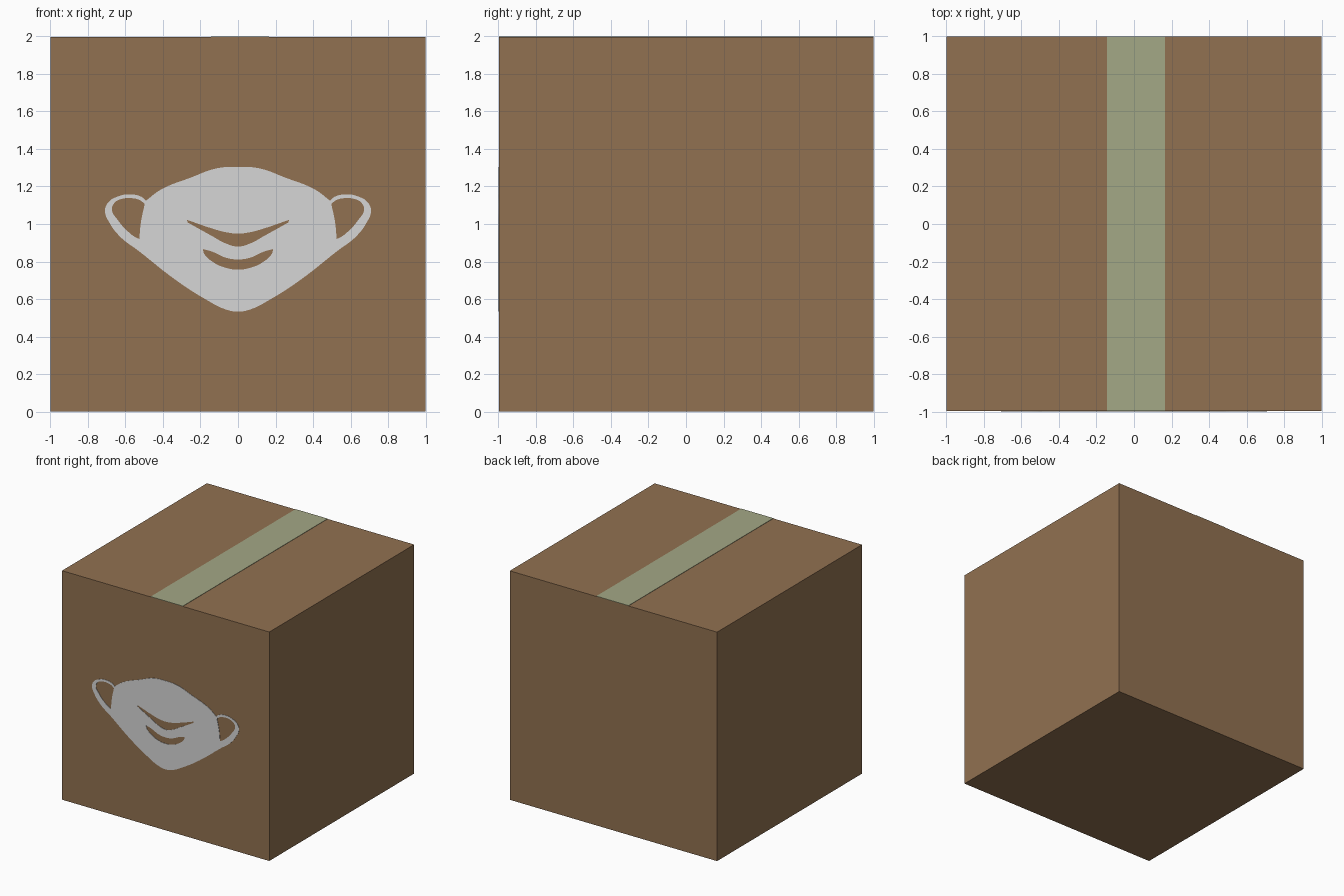
import bpy
import math

if "Cube" in bpy.data.objects:
    bpy.data.objects.remove(bpy.data.objects["Cube"])


def material(name, rgb):
    m = bpy.data.materials.new(name)
    m.diffuse_color = (*rgb, 1)
    m.use_nodes = True
    m.node_tree.nodes["Principled BSDF"].inputs["Base Color"].default_value = m.diffuse_color
    return m


CARDBOARD = material("cardboard brown", (0.283, 0.165, 0.082))
TAPE = material("tape green", (0.367, 0.392, 0.238))
PRINT = material("print light grey", (0.672, 0.672, 0.672))


def block(name, lo, hi, mat):
    bpy.ops.mesh.primitive_cube_add(size=1, location=[(a + b) / 2 for a, b in zip(lo, hi)])
    o = bpy.context.object
    o.name = name
    o.scale = [b - a for a, b in zip(lo, hi)]
    bpy.ops.object.transform_apply(location=True, rotation=False, scale=True)
    o.data.materials.append(mat)


# Carton and the tape strip across its top
block("carton", (-1, -0.997, 0), (1, 1, 1.997), CARDBOARD)
block("tape_strip", (-0.145, -0.997, 1.997), (0.165, 1, 2), TAPE)

# Printed face mask: right-hand halves; a third value marks a sharp corner
outline = [(0, 1.305), (0.117, 1.296), (0.25, 1.248), (0.41, 1.184), (0.49, 1.125, 1),
           (0.515, 1.145), (0.575, 1.158), (0.64, 1.147), (0.692, 1.115), (0.709, 1.07),
           (0.683, 1.003), (0.624, 0.928), (0.533, 0.859), (0.33, 0.70), (0.17, 0.597),
           (0.064, 0.544), (0, 0.533)]
ear_hole = [(0.497, 1.107, 1), (0.523, 1.127), (0.56, 1.137), (0.61, 1.136), (0.656, 1.115),
            (0.672, 1.077), (0.64, 1.02), (0.592, 0.965), (0.544, 0.928), (0.526, 0.921, 1),
            (0.517, 1.013)]
upper_fold = [(0, 0.949), (0.064, 0.956), (0.128, 0.973), (0.272, 1.022, 1), (0.268, 1.008, 1),
              (0.144, 0.939), (0.064, 0.896), (0, 0.88)]
lower_fold = [(0, 0.811), (0.064, 0.82), (0.139, 0.853), (0.187, 0.866, 1), (0.181, 0.843),
              (0.133, 0.797), (0.064, 0.766), (0, 0.757)]


def flip(points):
    return [(-p[0], *p[1:]) for p in reversed(points)]


def mirrored(half):
    return half + flip(half[1:-1])


curve = bpy.data.curves.new("printed_mask", 'CURVE')
curve.dimensions = '2D'
curve.fill_mode = 'BOTH'
curve.extrude = 0.0015
curve.resolution_u = 6
for loop in (mirrored(outline), ear_hole, flip(ear_hole),
             mirrored(upper_fold), mirrored(lower_fold)):
    s = curve.splines.new('BEZIER')
    s.bezier_points.add(len(loop) - 1)
    s.use_cyclic_u = True
    for bp, p in zip(s.bezier_points, loop):
        bp.co = (p[0], p[1], 0)
        kind = 'VECTOR' if len(p) > 2 else 'AUTO'
        bp.handle_left_type = bp.handle_right_type = kind
curve.materials.append(PRINT)

mask = bpy.data.objects.new("printed_mask", curve)
bpy.context.collection.objects.link(mask)
mask.rotation_euler = (math.pi / 2, 0, 0)
mask.location = (0, -0.9985, 0)
bpy.ops.object.select_all(action='DESELECT')
mask.select_set(True)
bpy.context.view_layer.objects.active = mask
bpy.ops.object.convert(target='MESH')
bpy.ops.object.shade_flat()
